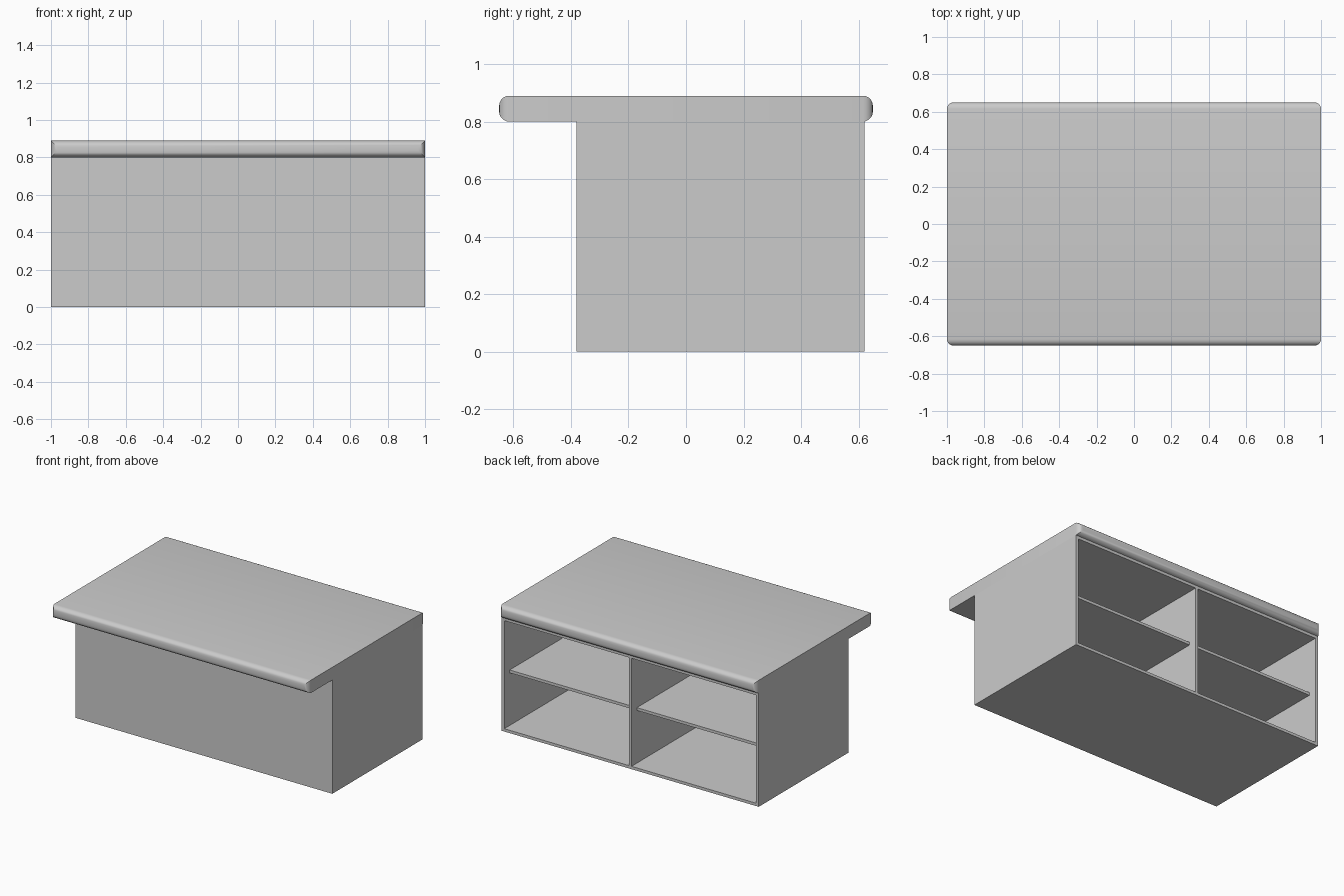
import bpy, bmesh

if "Cube" in bpy.data.objects:
    bpy.data.objects.remove(bpy.data.objects["Cube"])

T = 0.02                      # panel thickness
Y0, Y1, H = -0.38, 0.62, 0.80  # cabinet depth range and height


def box(name, x, y, z, round_ends=0.0):
    """Box from (min, max) ranges; optionally rounds the rims of the front and back faces."""
    bm = bmesh.new()
    bmesh.ops.create_cube(bm, size=1)
    for v in bm.verts:
        v.co = [r[0] if c < 0 else r[1] for c, r in zip(v.co, (x, y, z))]
    if round_ends:
        rims = [e for e in bm.edges if abs(e.verts[0].co.y - e.verts[1].co.y) < 1e-5]
        bmesh.ops.bevel(bm, geom=rims, offset=round_ends, offset_type='OFFSET',
                        segments=5, profile=0.5, affect='EDGES', clamp_overlap=True)
    mesh = bpy.data.meshes.new(name)
    bm.to_mesh(mesh)
    bm.free()
    ob = bpy.data.objects.new(name, mesh)
    bpy.context.collection.objects.link(ob)
    return ob


# Counter top, overhanging the front, with rounded front and back ends
top = box("counter_top", (-1, 1), (-0.65, 0.65), (H, 0.89), 0.035)
bpy.context.view_layer.objects.active = top
top.select_set(True)
bpy.ops.object.shade_smooth_by_angle(angle=0.6)

# Cabinet shell, open at the back
box("front_panel", (-1, 1), (Y0, Y0 + T), (0, H))
box("bottom_panel", (-1 + T, 1 - T), (Y0 + T, Y1), (0, T))
box("upper_panel", (-1 + T, 1 - T), (Y0 + T, Y1), (H - T, H))
box("centre_divider", (-T / 2, T / 2), (Y0 + T, Y1), (T, H - T))

# Side panels and slightly recessed shelves, one per side
for side, s in (("left", -1), ("right", 1)):
    box(side + "_panel", sorted((s, s * (1 - T))), (Y0 + T, Y1), (0, H))
    box(side + "_shelf", sorted((s * T / 2, s * (1 - T))), (Y0 + T, Y1 - 0.06), (0.39, 0.41))
